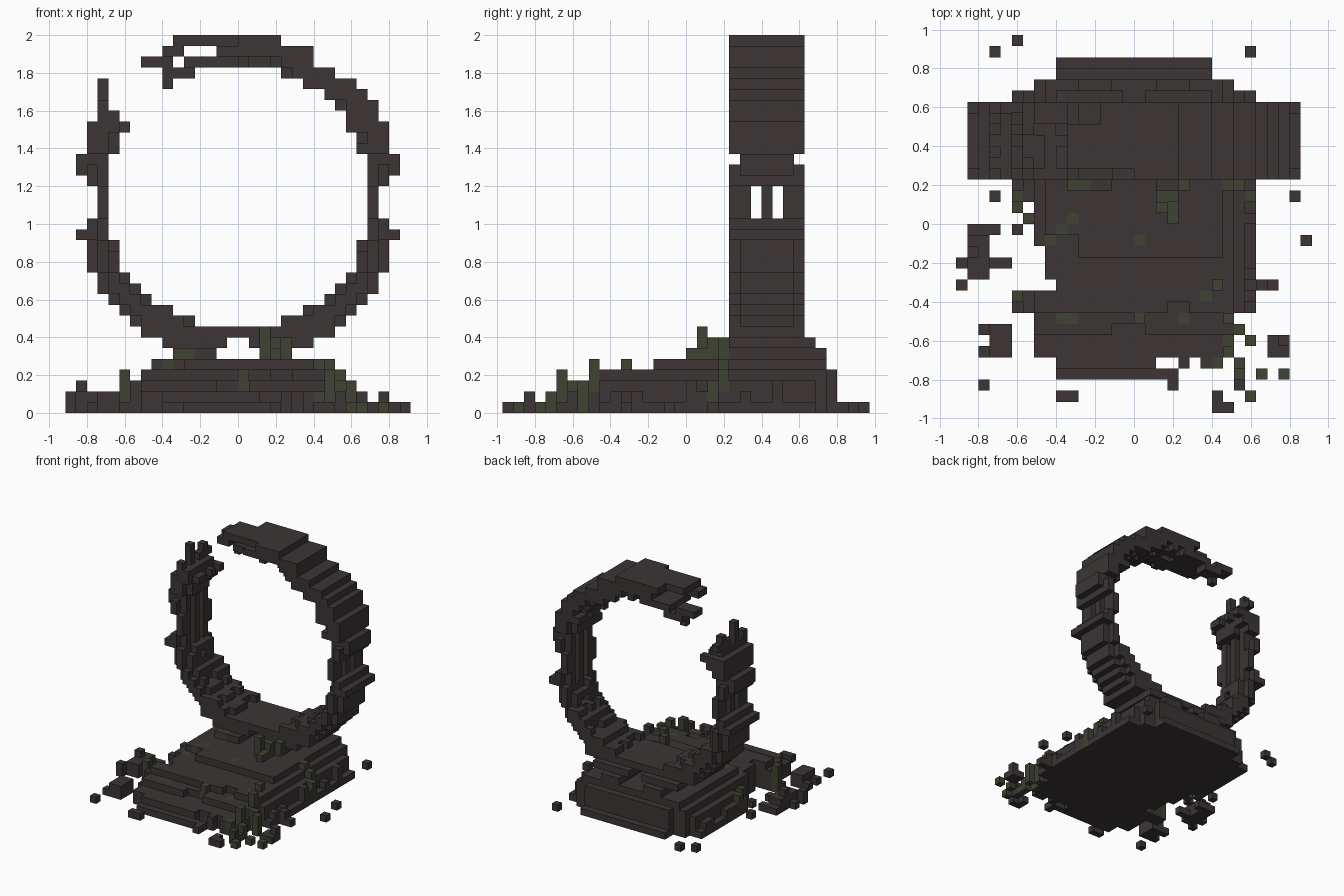
import bpy, bmesh, random
from mathutils import Vector

UNIT = 2 / 35  # size of one block
random.seed(4)

cube = bpy.data.objects.get("Cube")
if cube:
    bpy.data.objects.remove(cube, do_unlink=True)


def material(name, colour):
    mat = bpy.data.materials.new(name)
    mat.use_nodes = True
    mat.diffuse_color = colour
    mat.node_tree.nodes["Principled BSDF"].inputs["Base Color"].default_value = colour
    return mat


def block(x0, x1, y0, y1, z0, z1):
    """Set of cells filling a box; upper bounds are exclusive."""
    return {(x, y, z) for x in range(x0, x1) for y in range(y0, y1) for z in range(z0, z1)}


def build(name, cells, solid, mat):
    """Mesh the outer faces of the cells."""
    bm = bmesh.new()
    corners = {}

    def corner(point):
        key = tuple(round(c) for c in point)
        if key not in corners:
            corners[key] = bm.verts.new(Vector(key) * UNIT)
        return corners[key]

    for cell in sorted(cells):
        for axis in range(3):
            for side in (0, 1):
                step = [0, 0, 0]
                step[axis] = 2 * side - 1
                if tuple(c + s for c, s in zip(cell, step)) in solid:
                    continue
                u, v, origin = Vector((0, 0, 0)), Vector((0, 0, 0)), Vector(cell)
                u[(axis + 1) % 3] = v[(axis + 2) % 3] = 1
                origin[axis] += side
                loop = [origin, origin + u, origin + u + v, origin + v]
                bm.faces.new([corner(p) for p in (loop if side else loop[::-1])])
    mesh = bpy.data.meshes.new(name)
    bm.to_mesh(mesh)
    bm.free()
    mesh.materials.append(mat)
    obj = bpy.data.objects.new(name, mesh)
    bpy.context.collection.objects.link(obj)


stone = material("dark stone", (0.045, 0.036, 0.036, 1))
moss_green = material("dark moss", (0.051, 0.054, 0.032, 1))


# Stepped base: chamfered plan, each course set back from the one below
def plan_half_width(y):
    if y < -12 or y >= 13:
        return 7
    if y < -8 or y >= 12:
        return 9
    return 11


def broken_left_edge(y):
    if -7 < y < 2:
        return -9 + max(0, -y) // 3
    return -11


base = set()
courses = [(11, -14, 15), (10, -13, 14), (10, -10, 14), (9, -8, 14), (8, -3, 13)]
for z, (limit, front, back) in enumerate(courses):
    for y in range(front, back):
        half = min(limit, plan_half_width(y))
        base |= block(max(-half, broken_left_edge(y)), half, y, y + 1, z, z + 1)
# Loose blocks along the side ledges
for y in range(-7, 12):
    if random.random() < 0.4:
        base |= block(10, 11, y, y + 1, 1, random.choice((2, 3)))
    if broken_left_edge(y) == -11 and random.random() < 0.4:
        base |= block(-11, -10, y, y + 1, 1, 2)
# Chipped front corner and worn steps
base -= block(2, 4, -13, -12, 0, 2) | block(5, 6, -13, -12, 0, 2) | block(4, 7, -14, -13, 0, 2)
base -= block(-2, 1, -10, -9, 2, 3) | block(3, 5, -8, -7, 3, 4) | block(-8, -5, -3, -1, 4, 5)

# Feet that carry the ring
feet = set()
for x0, x1 in ((-5, -2), (2, 5)):
    feet |= block(x0, x1, 3, 13, 5, 6)
for x0, x1 in ((-7, -1), (1, 7)):
    feet |= block(x0, x1, 4, 12, 6, 7)

# Ring: inner and outer half widths for each course, bottom to top
FRONT, BACK = 4, 11
inner = [0, 4, 6, 8, 9, 10] + [11] * 3 + [12] * 8 + [11, 11, 10, 10, 9, 8, 6, 4, 0, 0, 0]
outer = [9, 10, 11, 12, 13, 13] + [14] * 3 + [15, 14] + [13] * 3 + [14, 15, 15]
outer += [14] * 3 + [13, 13, 12, 11, 9, 7, 7, 4]


def worn(a, z):
    """Cells lost from the innermost layer; one block of each course always stays."""
    kept = random.randrange(FRONT + 1, BACK - 1)
    lost = set()
    for y in range(FRONT, BACK):
        if 15 < z < 24:  # upright ribs beside the waist
            gone = y % 2 == 0
        else:
            gone = y != kept and random.random() < (0.7 if y in (FRONT, BACK - 1) else 0.35)
        if gone:
            lost |= block(a, a + 1, y, y + 1, z, z + 1)
    return lost


ring = set()
for z, (a, b) in enumerate(zip(inner, outer), start=7):
    narrow = 1 if z == 23 else 0
    course = block(a, b, FRONT + narrow, BACK - narrow, z, z + 1)
    if 8 <= z < 16 or z == 22:  # recessed edges of the outer course
        course -= block(b - 1, b, FRONT, FRONT + 1, z, z + 1)
        course -= block(b - 1, b, BACK - 1, BACK, z, z + 1)
    thin = 18 <= z < 21
    if thin:  # slots through the waist
        course = {c for c in course if c[1] not in (6, 8)}
    wearing = a > 0 and not thin
    ring |= course - (worn(a, z) if wearing else set())
    if z < 27:
        left = course - (worn(a, z) if wearing else set())
        ring |= {(-1 - x, y, h) for x, y, h in left}

# Worn underside of the crown
for x in range(0, 4):
    ring -= {(c[2], c[1], c[0]) for c in worn(32, x)}

# Broken stump on the right side
ring |= block(-13, -11, FRONT, BACK - 1, 27, 28)
for z, depths in ((28, (4, 6, 8, 9, 10)), (29, (6, 9)), (30, (6,))):
    for y in depths:
        ring |= block(-13, -12, y, y + 1, z, z + 1)

# Broken crown with loose prongs
ring |= block(-3, 0, 5, BACK, 34, 35) | block(-6, -3, 5, 9, 34, 35)
ring |= block(-2, 0, FRONT, BACK, 33, 34) | block(-5, 0, 6, BACK, 32, 33)
ring |= block(-7, -5, 5, 7, 33, 34) | block(-9, -6, 9, BACK, 32, 33)
ring |= block(-7, -4, 9, BACK, 31, 32) | block(-7, -6, 9, 10, 30, 31)

# Scattered rubble: x range, y range, height
rubble = set()
for x0, x1, y0, y1, h in [
    (-13, -12, 15, 16, 1), (-11, -10, 16, 17, 1), (10, 11, 15, 16, 1),
    (-13, -12, 2, 3, 1), (14, 15, 2, 3, 1), (15, 16, -2, -1, 1),
    (-15, -12, -1, 0, 1), (-15, -13, -5, -1, 2), (-16, -11, -4, -3, 1),
    (-15, -14, -3, -2, 3), (-16, -15, -6, -5, 2), (-11, -10, -1, 0, 1),
    (-14, -11, -10, -9, 1), (-13, -11, -12, -9, 2), (-14, -13, -12, -11, 1),
    (-14, -13, -15, -14, 1), (-7, -5, -16, -15, 1), (7, 9, -17, -16, 1),
    (7, 8, -16, -15, 1), (12, 14, -12, -10, 1), (13, 14, -11, -10, 2),
    (11, 13, -6, -5, 1), (11, 12, -6, -5, 2), (9, 10, -15, -14, 2),
    (-11, -9, -8, -7, 1), (3, 4, -15, -14, 1),
]:
    rubble |= block(x0, x1, y0, y1, 0, h)

# Moss tufts: x, y, bottom, top
moss = set()
for x, y, z0, z1 in [
    (-6, 3, 4, 6), (-5, 3, 5, 6), (8, 3, 2, 5), (9, 3, 2, 4), (10, 2, 0, 3),
    (2, 2, 5, 7), (3, 2, 5, 7), (2, 1, 5, 8), (3, 1, 5, 6), (3, 0, 5, 6), (4, 3, 5, 7),
    (-6, 0, 4, 5), (-7, -1, 3, 5), (-8, -2, 2, 4), (-11, 2, 0, 3), (-11, 1, 0, 2),
    (-10, 0, 0, 3), (0, -2, 4, 5), (-7, -9, 2, 3), (-6, -9, 2, 3), (0, -9, 2, 4),
    (4, -9, 2, 3), (7, -6, 3, 5), (6, -7, 3, 4), (-11, -7, 0, 4), (8, -9, 2, 5),
    (9, -10, 0, 3), (8, -11, 1, 2), (10, -11, 0, 3), (8, -12, 0, 4), (7, -13, 0, 2),
    (9, -13, 0, 2), (9, -14, 0, 1), (11, -14, 0, 1), (13, -14, 0, 1), (10, -16, 0, 1),
]:
    moss |= block(x, x + 1, y, y + 1, z0, z1)

feet -= base
ring -= feet
solid = base | feet | ring | rubble | moss
for name, cells in (("stepped_base", base), ("ring_feet", feet),
                    ("stone_ring", ring), ("rubble", rubble - base)):
    build(name, cells - moss, solid, stone)
build("moss_tufts", moss, solid, moss_green)
